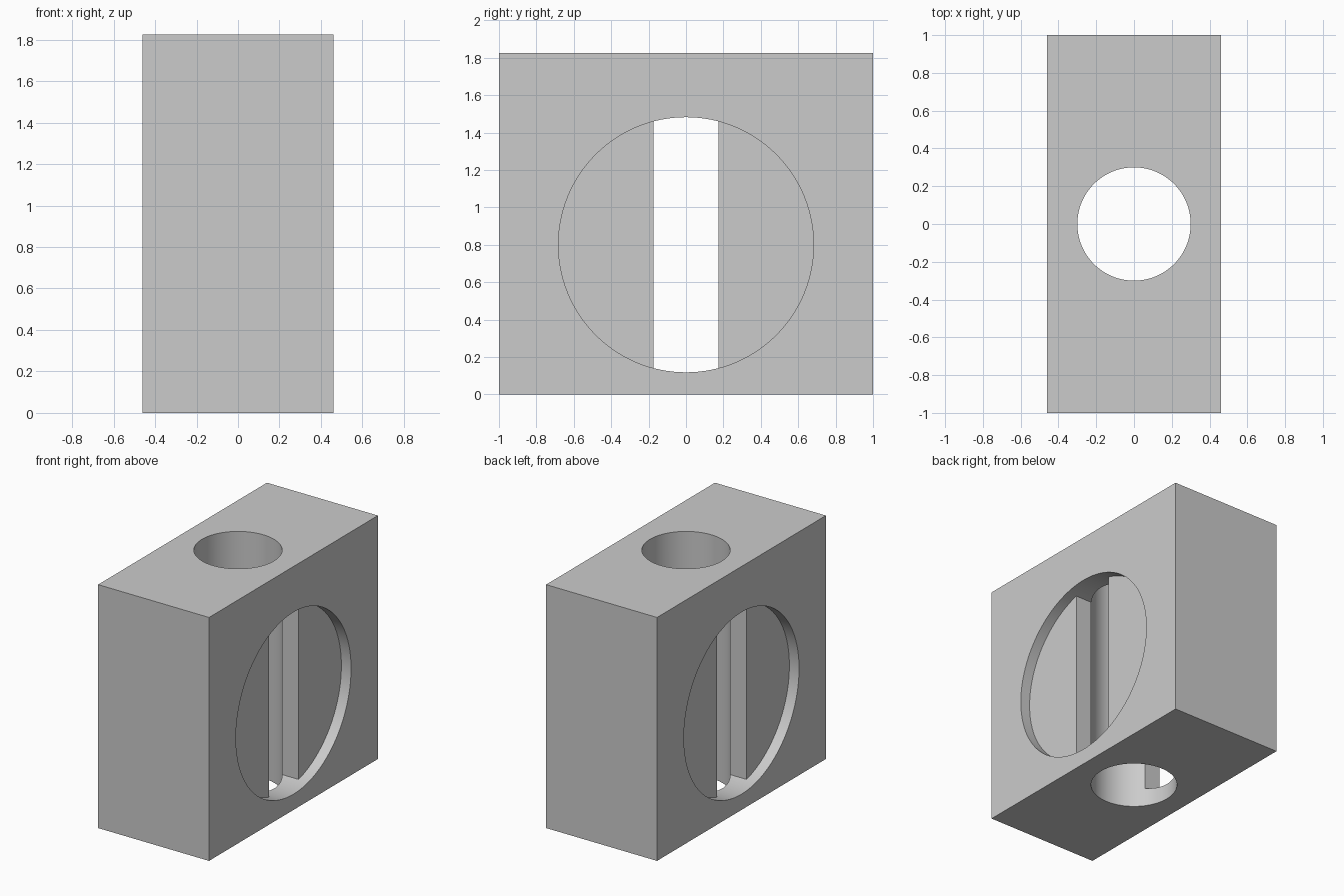
import bpy
import math

if "Cube" in bpy.data.objects:
    bpy.data.objects.remove(bpy.data.objects["Cube"], do_unlink=True)

HALF_X, HALF_Y, HEIGHT = 0.46, 1.0, 1.825
RECESS_R, RECESS_Z, RECESS_DEPTH = 0.682, 0.80, 0.08
SLOT_HALF, BORE_R = 0.174, 0.30

grey = bpy.data.materials.new("light grey")
grey.use_nodes = True
grey.diffuse_color = (0.6, 0.6, 0.6, 1)
grey.node_tree.nodes["Principled BSDF"].inputs["Base Color"].default_value = (0.6, 0.6, 0.6, 1)


def box(name, size, centre):
    bpy.ops.mesh.primitive_cube_add(size=1, location=centre)
    ob = bpy.context.object
    ob.name = name
    ob.scale = size
    bpy.ops.object.transform_apply(location=True, rotation=True, scale=True)
    ob.data.materials.append(grey)
    return ob


def cylinder(name, radius, depth, centre, tilt=0):
    bpy.ops.mesh.primitive_cylinder_add(vertices=128, radius=radius, depth=depth,
                                        location=centre, rotation=(0, tilt, 0))
    ob = bpy.context.object
    ob.name = name
    bpy.ops.object.transform_apply(location=True, rotation=True, scale=True)
    ob.data.materials.append(grey)
    return ob


def cut(target, cutter):
    """Subtract the cutter from the target, then discard it."""
    bpy.ops.object.select_all(action="DESELECT")
    bpy.context.view_layer.objects.active = target
    target.select_set(True)
    mod = target.modifiers.new("cut", "BOOLEAN")
    mod.operation = "DIFFERENCE"
    mod.solver = "EXACT"
    mod.object = cutter
    bpy.ops.object.modifier_apply(modifier=mod.name)
    bpy.data.objects.remove(cutter, do_unlink=True)


# Solid block
block = box("bored_block", (2 * HALF_X, 2 * HALF_Y, HEIGHT), (0, 0, HEIGHT / 2))

# Round recess on both sides, joined by an upright slot
opening = cylinder("opening_cutter", RECESS_R, 2 * HALF_X + 0.2, (0, 0, RECESS_Z), math.pi / 2)
for side in (-1, 1):
    web = box("web", (2 * (HALF_X - RECESS_DEPTH), 1, 2),
              (0, side * (SLOT_HALF + 0.5), RECESS_Z))
    cut(opening, web)
cut(block, opening)

# Vertical bore
cut(block, cylinder("bore_cutter", BORE_R, HEIGHT + 0.4, (0, 0, HEIGHT / 2)))

bpy.ops.object.shade_smooth_by_angle(angle=math.radians(30))
